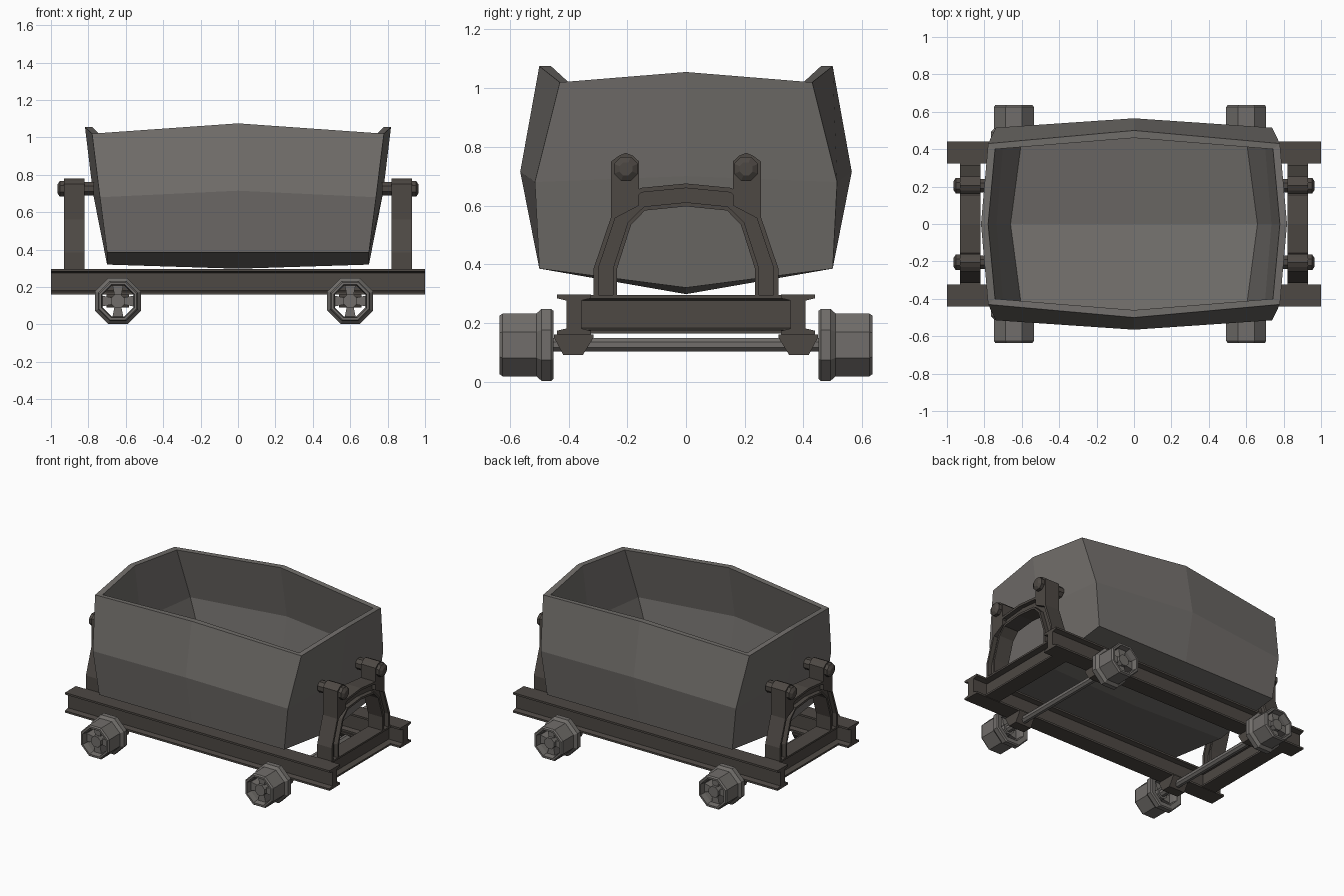
import bpy, bmesh, math

if "Cube" in bpy.data.objects:
    bpy.data.objects.remove(bpy.data.objects["Cube"])


def material(name, r, g, b):
    m = bpy.data.materials.new(name)
    m.diffuse_color = (r, g, b, 1)
    m.use_nodes = True
    m.node_tree.nodes["Principled BSDF"].inputs["Base Color"].default_value = m.diffuse_color
    return m


STEEL = material("worn_steel", .165, .155, .145)
IRON = material("dark_iron", .075, .065, .057)


def finish(name, bm, mat):
    bmesh.ops.recalc_face_normals(bm, faces=bm.faces)
    me = bpy.data.meshes.new(name)
    bm.to_mesh(me)
    bm.free()
    me.materials.append(mat)
    ob = bpy.data.objects.new(name, me)
    bpy.context.collection.objects.link(ob)
    return ob


def skin(bm, rings, closed=False):
    """Join a list of equally long point rings with quads."""
    vs = [[bm.verts.new(p) for p in r] for r in rings]
    n = len(rings[0])
    pairs = list(zip(vs, vs[1:])) + ([(vs[-1], vs[0])] if closed else [])
    for a, b in pairs:
        for i in range(n):
            j = (i + 1) % n
            bm.faces.new((a[i], a[j], b[j], b[i]))
    return vs


def loft(name, rings, mat, closed=False):
    bm = bmesh.new()
    vs = skin(bm, rings, closed)
    if not closed:
        bm.faces.new(vs[0])
        bm.faces.new(vs[-1])
    return finish(name, bm, mat)


def prism_x(name, pts, lo, hi, mat):
    return loft(name, [[(x, y, z) for y, z in pts] for x in (lo, hi)], mat)


def prism_y(name, pts, lo, hi, mat):
    return loft(name, [[(x, y, z) for x, z in pts] for y in (lo, hi)], mat)


def octagon(r):
    """Flat-topped octagon with apothem r."""
    c = r / math.cos(math.pi / 8)
    return [(c * math.cos((i + .5) * math.pi / 4), c * math.sin((i + .5) * math.pi / 4)) for i in range(8)]


def i_beam(c, half, web, z0, z1, t):
    return [(c - half, z0), (c + half, z0), (c + half, z0 + t), (c + web, z0 + t * 1.6),
            (c + web, z1 - t * 1.6), (c + half, z1 - t), (c + half, z1), (c - half, z1),
            (c - half, z1 - t), (c - web, z1 - t * 1.6), (c - web, z0 + t * 1.6), (c - half, z0 + t)]


# Tub: bulging outer and inner skins joined at the rim
def tub_ring(cx, cy, cz, side_y, side_z, end_x, end_z):
    return [(cx, -cy, cz), (end_x, 0, end_z), (cx, cy, cz), (0, side_y, side_z),
            (-cx, cy, cz), (-end_x, 0, end_z), (-cx, -cy, cz), (0, -side_y, side_z)]


levels = [tub_ring(.70, .50, .385, .50, .385, .70, .32),
          tub_ring(.738, .515, .68, .565, .715, .775, .70),
          tub_ring(.78, .43, 1.02, .50, 1.075, .818, 1.055),
          tub_ring(.743, .40, 1.02, .46, 1.075, .78, 1.055),
          tub_ring(.695, .478, .68, .528, .715, .735, .70),
          tub_ring(.60, .455, .42, .46, .42, .66, .355)]
bm = bmesh.new()
vs = skin(bm, levels)
for ring, z in ((vs[0], .298), (vs[-1], .335)):
    mid = bm.verts.new((0, 0, z))
    for k in (1, 3, 5, 7):
        bm.faces.new((mid, ring[k], ring[(k + 1) % 8], ring[(k + 2) % 8]))
finish("tub", bm, STEEL)

# Long side rails and end crossbeams
for s, side in ((-1, "front"), (1, "back")):
    prism_x(side + "_rail", i_beam(s * .382, .058, .026, .16, .297, .013), -1, 1, IRON)
for s, side in ((-1, "left"), (1, "right")):
    prism_y(side + "_crossbeam", i_beam(s * .875, .055, .018, .163, .295, .012), -.36, .36, IRON)

# Arched end stands made of two flanges and a thin web
OUTER = [(.315, .295), (.315, .385), (.25, .577), (.155, .66), (0, .675)]
INNER = [(.235, .295), (.235, .385), (.187, .535), (.14, .583), (0, .597)]


def arch_line(t):
    half = [(a + (c - a) * t, b + (d - b) * t) for (a, b), (c, d) in zip(OUTER, INNER)]
    return half + [(-y, z) for y, z in half[-2::-1]]


def arch_band(name, t0, t1, x0, x1):
    rings = [[(x0, *p), (x1, *p), (x1, *q), (x0, *q)] for p, q in zip(arch_line(t0), arch_line(t1))]
    loft(name, rings, IRON)


POST = [(.16, .60), (.16, .75), (.18, .769), (.205, .78), (.23, .769), (.255, .75), (.255, .55)]
BOLT = [(.77, .036), (.93, .036), (.93, .041), (.953, .041), (.966, .022)]
for s, side in ((-1, "left"), (1, "right")):
    arch_band(side + "_arch_outer_flange", 0, .2, s * .82, s * .93)
    arch_band(side + "_arch_web", .2, .82, s * .85, s * .90)
    arch_band(side + "_arch_inner_flange", .82, 1, s * .82, s * .93)
    for e, end in ((-1, "front"), (1, "back")):
        prism_x(f"{side}_{end}_post", [(e * y, z) for y, z in POST], s * .82, s * .93, IRON)
        # Bolts holding the tub
        loft(f"{side}_{end}_bolt", [[(s * x, e * .205 + a, .725 + b) for a, b in octagon(r)]
                                    for x, r in BOLT], IRON)

# Axles, axle boxes and flanged spoked wheels
WHEEL = [(.088, .455), (.116, .452), (.123, .46), (.123, .492), (.107, .51),
         (.107, .625), (.10, .635), (.088, .635), (.082, .60), (.082, .48)]
AXLE_BOX = [(.45, .16), (.45, .15), (.418, .09), (.352, .09), (.315, .15), (.315, .16)]
SPOKE = [(-.016, .02), (.016, .02), (.03, .09), (-.03, .09)]
for cx, name in ((-.642, "left"), (.60, "right")):
    prism_y(name + "_axle", [(cx + a, .125 + b) for a, b in octagon(.023)], -.61, .61, STEEL)
    for s, side in ((-1, "front"), (1, "back")):
        prism_x(f"{name}_{side}_axle_box", [(s * y, z) for y, z in AXLE_BOX], cx - .06, cx + .06, IRON)
        tag = f"{name}_{side}_wheel"
        loft(tag, [[(cx + a, s * y, .125 + b) for a, b in octagon(r)] for r, y in WHEEL], STEEL, closed=True)
        prism_y(tag + "_hub", [(cx + a, .125 + b) for a, b in octagon(.036)], s * .49, s * .62, STEEL)
        for k, (c, d) in enumerate(((1, 0), (0, 1), (-1, 0), (0, -1))):
            pts = [(cx + c * a - d * b, .125 + d * a + c * b) for a, b in SPOKE]
            prism_y(f"{tag}_spoke_{k + 1}", pts, s * .52, s * .60, STEEL)
